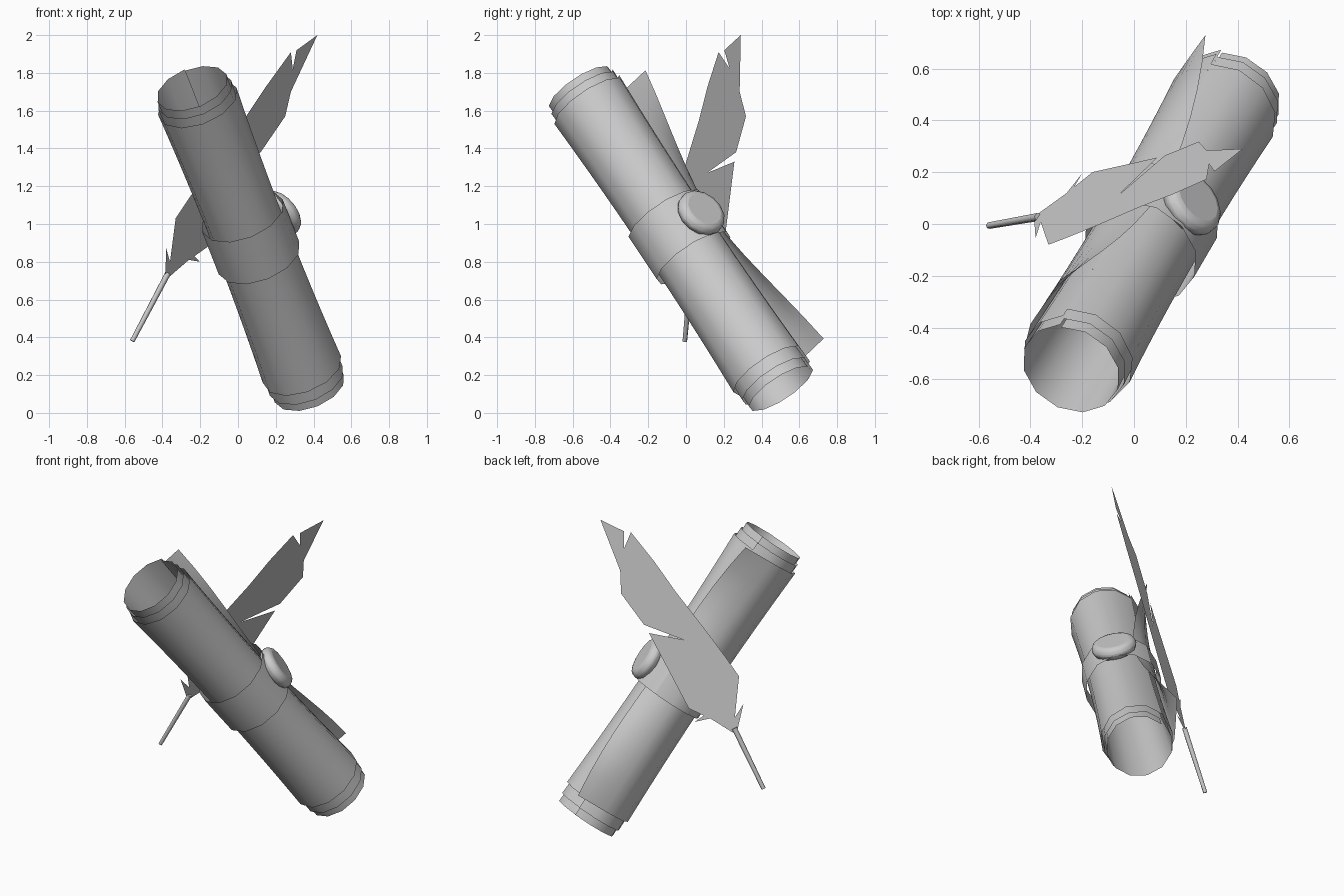
import bpy, bmesh, math
from mathutils import Vector, Matrix

cube = bpy.data.objects.get("Cube")
if cube:
    bpy.data.objects.remove(cube, do_unlink=True)

grey = bpy.data.materials.new("light_grey")
grey.use_nodes = True
colour = (0.6, 0.6, 0.6, 1)
grey.diffuse_color = colour
grey.node_tree.nodes["Principled BSDF"].inputs["Base Color"].default_value = colour

# Scroll frame: z runs down the roll, x points at the loose flap
top, bottom = Vector((-0.24, -0.56, 1.72)), Vector((0.38, 0.50, 0.13))
length = (bottom - top).length
axis = (bottom - top).normalized()
flap_dir = Vector((-0.075, 0.296, 0.168))
flap_dir = (flap_dir - axis * flap_dir.dot(axis)).normalized()
side_dir = axis.cross(flap_dir)


def frame(origin, x, y, z):
    m = Matrix((x, y, z)).transposed().to_4x4()
    m.translation = origin
    return m


roll = frame(top, flap_dir, side_dir, axis)


def finish(name, bm, matrix=Matrix(), smooth=True):
    mesh = bpy.data.meshes.new(name)
    bm.to_mesh(mesh)
    bm.free()
    mesh.transform(matrix)
    mesh.materials.append(grey)
    for p in mesh.polygons:
        p.use_smooth = smooth
    obj = bpy.data.objects.new(name, mesh)
    bpy.context.collection.objects.link(obj)
    return obj


def curled_sheet(name, a0, a1, r0, r1, z0, z1, pinch=0.1, flap=0.0, rows=12):
    """Sheet wound round the roll, pinched at the middle, with an optional flaring edge."""
    bm = bmesh.new()
    grid = []
    steps = round((a1 - a0) / (math.tau / 12))
    for j in range(rows + 1):
        z = z0 + (z1 - z0) * j / rows
        s = abs(2 * z / length - 1)
        squeeze = 1 - pinch * (1 - s * s)
        line = []
        for i in range(steps + 1):
            f = i / steps
            a, r = a0 + (a1 - a0) * f, (r0 + (r1 - r0) * f) * squeeze
            line.append(Vector((r * math.cos(a), r * math.sin(a), z)))
        if flap:
            # Unrolls to a straight tangent towards both ends
            heading, p, parts = a1 + math.pi / 2, line[-1], 5
            step = flap / parts
            bend = step / r * (1 - min(1, s / 0.9) ** 1.5)
            for i in range(parts):
                heading += bend / 2
                p = p + Vector((math.cos(heading), math.sin(heading), 0)) * step
                heading += bend / 2
                line.append(p)
        grid.append([bm.verts.new(p) for p in line])
    for lo, hi in zip(grid, grid[1:]):
        for i in range(len(lo) - 1):
            bm.faces.new((lo[i], lo[i + 1], hi[i + 1], hi[i]))
    return finish(name, bm, roll)


# Paper windings, each outer turn shorter than the one inside
turn = math.tau
curled_sheet("inner_winding", 0, turn, 0.19, 0.203, 0, length)
curled_sheet("middle_winding", 0, turn, 0.203, 0.217, 0.045, length - 0.05)
curled_sheet("outer_winding", 0, turn - math.radians(49), 0.217, 0.23,
             0.095, length - 0.12, flap=0.264)

# Ribbon band
curled_sheet("ribbon", 0, turn, 0.23, 0.23, 0.425 * length, 0.566 * length, pinch=0, rows=2)

# Wax seal
seal_dir = Vector((0.148, 0.107, 0.129))
seal_dir = (seal_dir - axis * seal_dir.dot(axis)).normalized()
bm = bmesh.new()
bmesh.ops.create_cone(bm, cap_ends=True, segments=14, radius1=0.135, radius2=0.135, depth=0.08)
seal = finish("wax_seal", bm, frame(top + axis * length * 0.5 + seal_dir * 0.23,
                                    axis, seal_dir.cross(axis), seal_dir))
bevel = seal.modifiers.new("rounded_rim", "BEVEL")
bevel.width, bevel.segments = 0.035, 3


# Feather blade: flat outline in x and z, laid on a slanted plane
def on_feather(x, z):
    return Vector((x, -0.08 + 1.18 * (x + 0.33) - 0.531 * (z - 1.03), z))


outline = [(0.42, 2.0), (0.31, 1.92), (0.29, 1.82), (0.28, 1.91), (0.15, 1.73),
           (0.03, 1.55), (-0.14, 1.31), (-0.25, 1.15), (-0.33, 1.03), (-0.36, 0.80),
           (-0.38, 0.87), (-0.385, 0.73), (-0.37, 0.715), (-0.26, 0.81), (-0.20, 0.80),
           (-0.23, 0.83), (-0.16, 0.88), (0.09, 1.33), (-0.06, 1.27), (0.12, 1.38),
           (0.25, 1.57), (0.28, 1.70)]
bm = bmesh.new()
bm.faces.new([bm.verts.new(on_feather(*p)) for p in outline])
bmesh.ops.triangulate(bm, faces=bm.faces[:])
finish("feather_blade", bm, smooth=False)

# Feather quill
base, nib = on_feather(-0.37, 0.74), on_feather(-0.56, 0.38)
bm = bmesh.new()
bmesh.ops.create_cone(bm, cap_ends=True, segments=6, radius1=0.016, radius2=0.013,
                      depth=(nib - base).length)
turned = Vector((0, 0, 1)).rotation_difference(nib - base).to_matrix().to_4x4()
finish("feather_quill", bm, Matrix.Translation((base + nib) / 2) @ turned)

# Keep the hard rims crisp
for name in ("wax_seal", "feather_quill"):
    obj = bpy.data.objects[name]
    bpy.ops.object.select_all(action="DESELECT")
    obj.select_set(True)
    bpy.context.view_layer.objects.active = obj
    bpy.ops.object.shade_smooth_by_angle(angle=math.radians(65))
